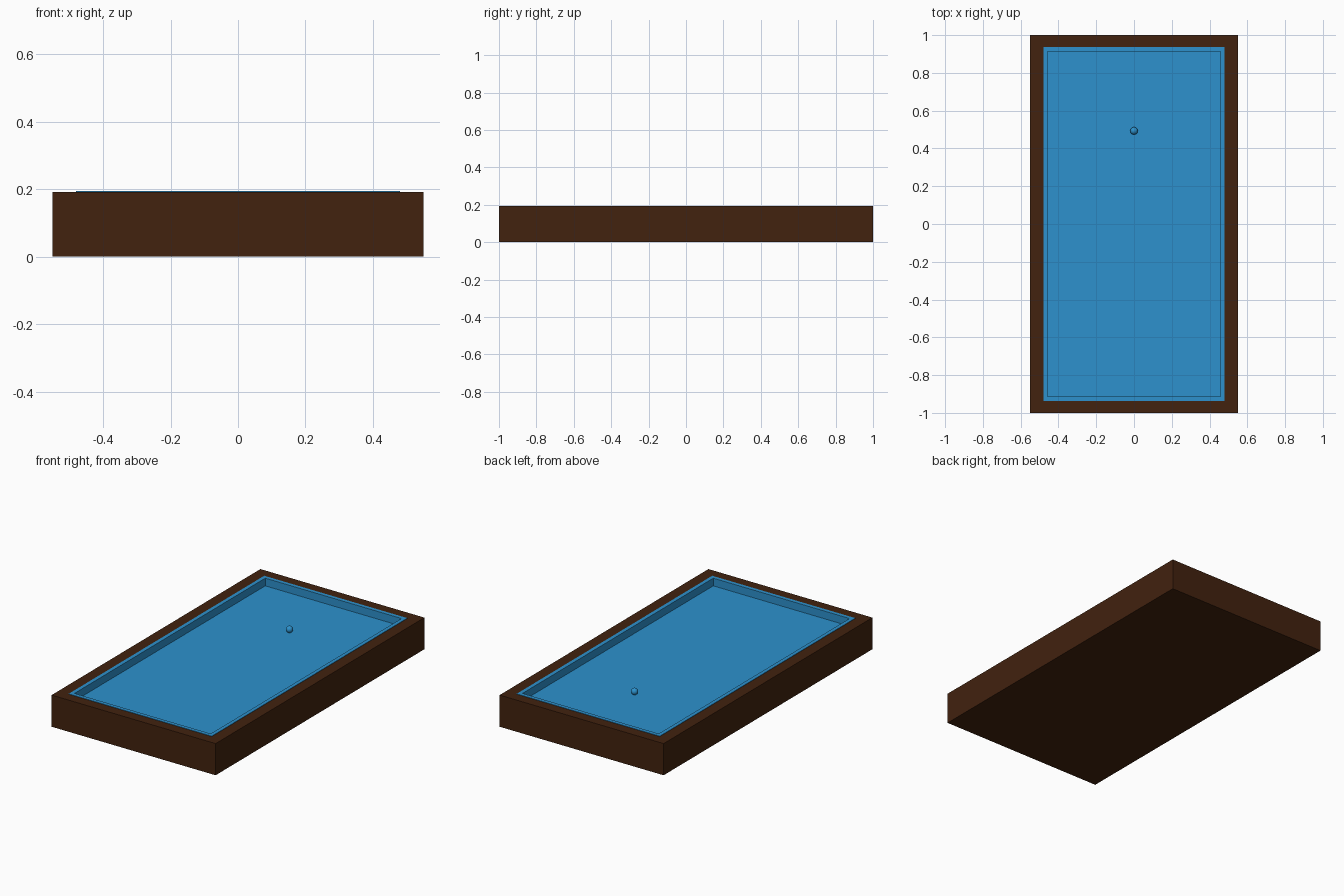
import bpy, bmesh

if "Cube" in bpy.data.objects:
    bpy.data.objects.remove(bpy.data.objects["Cube"])


def material(name, rgb):
    m = bpy.data.materials.new(name)
    m.diffuse_color = (*rgb, 1)
    m.use_nodes = True
    m.node_tree.nodes["Principled BSDF"].inputs["Base Color"].default_value = m.diffuse_color
    return m


wood = material("dark brown wood", (0.054, 0.016, 0.0045))
felt = material("blue felt", (0.026, 0.285, 0.61))


def make_object(name, bm, mat):
    bmesh.ops.recalc_face_normals(bm, faces=bm.faces)
    me = bpy.data.meshes.new(name)
    bm.to_mesh(me)
    bm.free()
    me.materials.append(mat)
    ob = bpy.data.objects.new(name, me)
    bpy.context.collection.objects.link(ob)
    return ob


def tray(name, hx, hy, ix, iy, z0, floor, top, mat):
    """Rectangular tray: outer half sizes, inner half sizes, base, floor and rim heights."""
    bm = bmesh.new()
    corners = [(-1, -1), (1, -1), (1, 1), (-1, 1)]
    rings = [[bm.verts.new((sx * x, sy * y, z)) for sx, sy in corners]
             for x, y, z in ((hx, hy, z0), (hx, hy, top), (ix, iy, top), (ix, iy, floor))]
    for a, b in zip(rings, rings[1:]):
        for i in range(4):
            j = (i + 1) % 4
            bm.faces.new((a[i], a[j], b[j], b[i]))
    bm.faces.new(rings[0])
    bm.faces.new(rings[-1])
    return make_object(name, bm, mat)


# wooden outer body with a recess for the lining
tray("table_frame", 0.55, 1.0, 0.48, 0.937, 0.0, 0.14, 0.192, wood)

# felt bed and cushions, standing slightly proud of the frame
tray("felt_bed_and_cushions", 0.48, 0.937, 0.457, 0.914, 0.14, 0.148, 0.1945, felt)

# ball resting on the felt
bm = bmesh.new()
bmesh.ops.create_uvsphere(bm, u_segments=32, v_segments=16, radius=0.02)
for f in bm.faces:
    f.smooth = True
ball = make_object("ball", bm, felt)
ball.location = (0, 0.493, 0.168)
